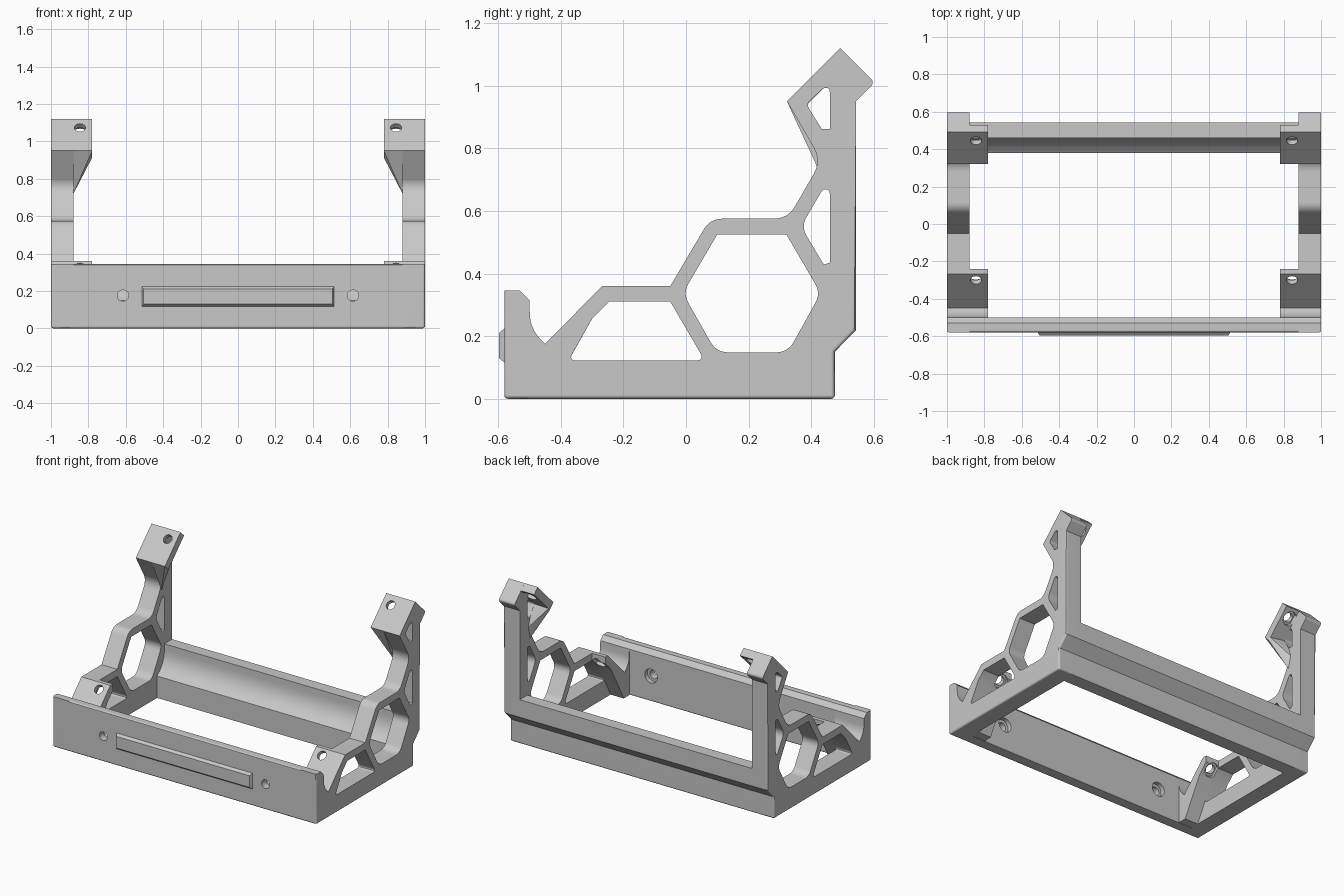
import bpy, bmesh
from mathutils import Matrix, Vector

if "Cube" in bpy.data.objects:
    bpy.data.objects.remove(bpy.data.objects["Cube"])

grey = bpy.data.materials.new("matte grey")
grey.use_nodes = True
grey.diffuse_color = (0.58, 0.58, 0.58, 1)
grey.node_tree.nodes["Principled BSDF"].inputs["Base Color"].default_value = (0.58, 0.58, 0.58, 1)


def rounded(profile, steps=6):
    """Outline from (y, z) or (y, z, corner size) points."""
    out = []
    for i, p in enumerate(profile):
        c = Vector(p[:2])
        if len(p) < 3:
            out.append(c)
            continue
        a = c + (Vector(profile[i - 1][:2]) - c).normalized() * p[2]
        b = c + (Vector(profile[(i + 1) % len(profile)][:2]) - c).normalized() * p[2]
        for s in range(steps + 1):
            t = s / steps
            out.append(a * (1 - t) ** 2 + c * 2 * t * (1 - t) + b * t * t)
    return out


def finish(name, bm):
    bmesh.ops.recalc_face_normals(bm, faces=bm.faces)
    mesh = bpy.data.meshes.new(name)
    bm.to_mesh(mesh)
    bm.free()
    mesh.materials.append(grey)
    ob = bpy.data.objects.new(name, mesh)
    bpy.context.collection.objects.link(ob)
    return ob


def outer_sides(v):
    x, y, z = v.co
    on_side = (abs(x) > 0.999, y < -0.579, y > 0.469 and z < 0.96, z < 0.001)
    return {k for k, on in enumerate(on_side) if on}


def prism(name, profile, x0, x1, soften=False):
    """Extrude a side profile along x, optionally rounding the outer rim edges."""
    bm = bmesh.new()
    face = bm.faces.new([bm.verts.new((x0, p.x, p.y)) for p in rounded(profile)])
    ext = bmesh.ops.extrude_face_region(bm, geom=[face])["geom"]
    bmesh.ops.translate(bm, vec=(x1 - x0, 0, 0),
                        verts=[g for g in ext if isinstance(g, bmesh.types.BMVert)])
    if soften:
        rim = [e for e in bm.edges
               if len(outer_sides(e.verts[0]) & outer_sides(e.verts[1])) > 1]
        bmesh.ops.bevel(bm, geom=rim, offset=0.012, segments=3, profile=0.5, affect='EDGES')
    return finish(name, bm)


def hull(name, points):
    bm = bmesh.new()
    for p in points:
        bm.verts.new(p)
    bmesh.ops.convex_hull(bm, input=bm.verts)
    return finish(name, bm)


def bore(centre, axis, radius, depth):
    bm = bmesh.new()
    turn = Vector((0, 0, 1)).rotation_difference(Vector(axis)).to_matrix().to_4x4()
    bmesh.ops.create_cone(bm, cap_ends=True, segments=24, radius1=radius, radius2=radius,
                          depth=depth, matrix=Matrix.Translation(centre) @ turn)
    return finish("cutter", bm)


def apply(ob, mod):
    bpy.context.view_layer.objects.active = ob
    bpy.ops.object.modifier_apply(modifier=mod.name)


def cut(ob, cutter):
    mod = ob.modifiers.new("cut", 'BOOLEAN')
    mod.operation, mod.solver, mod.object = 'DIFFERENCE', 'EXACT', cutter
    apply(ob, mod)
    bpy.data.objects.remove(cutter)


def mirror(ob):
    mod = ob.modifiers.new("mirror", 'MIRROR')
    mod.use_mirror_merge = False
    apply(ob, mod)


# Side frames with honeycomb openings
cradle = [(-0.5, 0.315), (-0.497, 0.225, 0.045), (-0.45, 0.175)]
side = prism("side_frame", [
    (-0.58, 0), (0.475, 0), (0.475, 0.15), (0.543, 0.22), (0.543, 0.95),
    (0.603, 1.01, 0.02), (0.492, 1.12), (0.322, 0.95), (0.432, 0.76, 0.05),
    (0.325, 0.575, 0.045), (0.077, 0.575, 0.04), (-0.05, 0.36), (-0.268, 0.36),
    *reversed(cradle), (-0.53, 0.345), (-0.58, 0.345)], 0.88, 1, True)
openings = [
    [(-0.375, 0.122, 0.025), (0.06, 0.122, 0.03), (-0.05, 0.31), (-0.245, 0.31), (-0.3, 0.255)],
    [(-0.01, 0.337, 0.035), (0.1, 0.525), (0.32, 0.525), (0.43, 0.337, 0.035),
     (0.325, 0.148, 0.04), (0.097, 0.148, 0.04)],
    [(0.367, 0.55, 0.035), (0.436, 0.668, 0.008), (0.456, 0.668, 0.006), (0.46, 0.65),
     (0.46, 0.435), (0.44, 0.428)],
    [(0.384, 0.94, 0.015), (0.438, 0.992, 0.008), (0.456, 0.992, 0.006), (0.46, 0.975),
     (0.46, 0.862), (0.433, 0.862)],
]
for outline in openings:
    cut(side, prism("cutter", outline, 0.8, 1.1))
mirror(side)

# Front panel with two stepped screw holes
front = prism("front_panel", [(-0.58, 0), (-0.5, 0), (-0.5, 0.315), (-0.53, 0.345),
                              (-0.58, 0.345)], -1, 1, True)
for x in (-0.615, 0.615):
    cut(front, bore((x, -0.54, 0.175), (0, 1, 0), 0.03, 0.2))
    cut(front, bore((x, -0.5, 0.175), (0, 1, 0), 0.048, 0.06))

# Raised label plate with sloping rim
hull("label_plate", [(sx * w, y, 0.17 + sz * h)
                     for w, h, y in ((0.515, 0.055, -0.579), (0.505, 0.04, -0.597))
                     for sx in (-1, 1) for sz in (-1, 1)])

# Rear beam with a hollow inner face and a stepped back
prism("rear_beam", [(0.38, 0), (0.475, 0), (0.475, 0.15), (0.543, 0.22), (0.543, 0.34),
                    (0.46, 0.34), (0.46, 0.21, 0.09), (0.38, 0.15)], -0.9, 0.9, True)

# Sloping mounting pads, lower and upper
lower = prism("lower_pad", [(-0.5, 0), *cradle, (-0.268, 0.36), (-0.24, 0.36), (-0.24, 0.315),
                            (-0.3, 0.255), (-0.37, 0.13), (-0.44, 0)], 0.78, 0.88)
upper = prism("upper_pad", [(0.322, 0.95), (0.492, 1.12), (0.53, 1.082), (0.36, 0.912)],
              0.78, 0.88)
slope = Vector((0, 1, -1)).normalized()
for pad, spot in ((lower, (0.845, -0.3, 0.327)), (upper, (0.845, 0.445, 1.073))):
    cut(pad, bore(Vector(spot), slope, 0.03, 0.14))
    cut(pad, bore(Vector(spot) + slope * 0.055, slope, 0.046, 0.05))
    mirror(pad)

# Tapered braces under the upper pads
brace = hull("upper_pad_brace", [
    (0.78, 0.322, 0.95), (0.78, 0.36, 0.912), (0.78, 0.375, 0.927),
    (0.88, 0.322, 0.95), (0.88, 0.385, 0.938), (0.88, 0.421, 0.78),
    (0.88, 0.428, 0.72), (0.88, 0.432, 0.86), (0.88, 0.45, 0.8)])
mirror(brace)

# Smooth the rounded areas, keep edges crisp and large faces flat
bpy.ops.object.select_all(action='DESELECT')
parts = [ob for ob in bpy.context.collection.objects
         if ob.type == 'MESH' and grey.name in ob.data.materials]
for ob in parts:
    ob.select_set(True)
    bpy.context.view_layer.objects.active = ob
bpy.ops.object.shade_smooth_by_angle()
for ob in parts:
    ob.modifiers.new("flat_faces", 'WEIGHTED_NORMAL').keep_sharp = True
